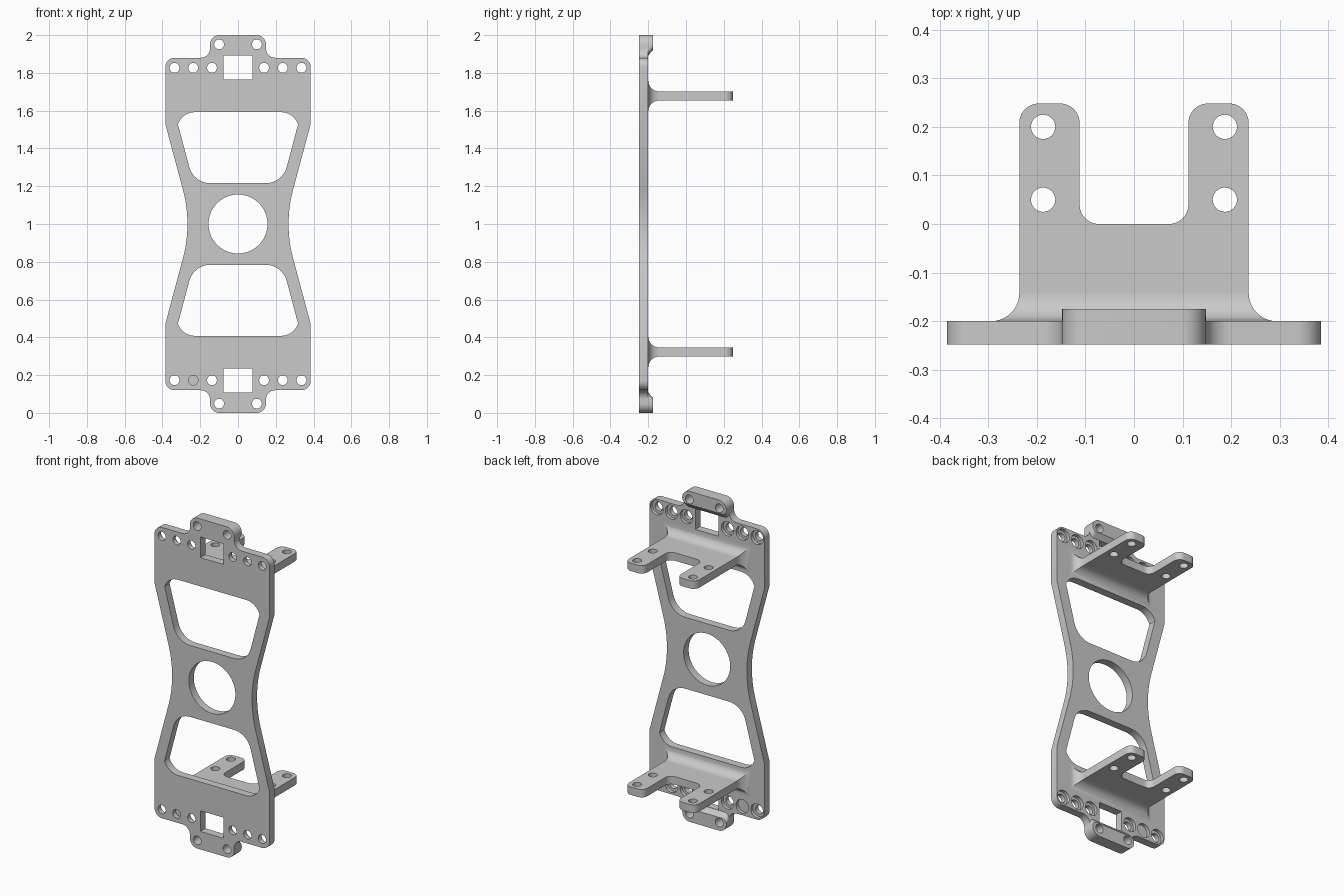
import bpy, bmesh, math
from mathutils import Matrix, Vector

if "Cube" in bpy.data.objects:
    bpy.data.objects.remove(bpy.data.objects["Cube"])

grey = bpy.data.materials.new("satin grey")
grey.diffuse_color = (0.59, 0.59, 0.59, 1)
grey.use_nodes = True
grey.node_tree.nodes["Principled BSDF"].inputs["Base Color"].default_value = grey.diffuse_color

FRONT, BACK = -0.248, -0.2          # plate faces
MID = 1.0                           # height of the mirror plane


def rounded(corners, steps=10):
    """Outline from (x, y, radius) corners."""
    out = []
    for i, (x, y, r) in enumerate(corners):
        p = Vector((x, y))
        if r == 0:
            out.append(p)
            continue
        u = (Vector(corners[i - 1][:2]) - p).normalized()
        v = (Vector(corners[(i + 1) % len(corners)][:2]) - p).normalized()
        half = u.angle(v) / 2
        c = p + (u + v).normalized() * r / math.sin(half)
        a, b = p + u * r / math.tan(half) - c, p + v * r / math.tan(half) - c
        a0 = math.atan2(a.y, a.x)
        turn = (math.atan2(b.y, b.x) - a0 + math.pi) % (2 * math.pi) - math.pi
        for k in range(steps + 1):
            t = a0 + turn * k / steps
            out.append(c + Vector((math.cos(t), math.sin(t))) * r)
    return out


def circle(x, y, r, n=32):
    return [Vector((x + r * math.cos(2 * math.pi * k / n), y + r * math.sin(2 * math.pi * k / n)))
            for k in range(n)]


def mirror_x(half):
    return half + [(-x, y, r) for x, y, r in reversed(half)]


def flip(corners, s):
    return [(x, y * s, r) for x, y, r in corners]


def finish(ob):
    ob.data.materials.clear()
    ob.data.materials.append(grey)
    bpy.ops.object.select_all(action='DESELECT')
    ob.select_set(True)
    bpy.context.view_layer.objects.active = ob
    bpy.ops.object.shade_smooth_by_angle(angle=math.radians(30))


def extrude(name, loops, depth, matrix):
    """Filled outline with holes, thickened evenly about its plane."""
    cu = bpy.data.curves.new(name, 'CURVE')
    cu.dimensions, cu.fill_mode, cu.extrude = '2D', 'BOTH', depth / 2
    for loop in loops:
        sp = cu.splines.new('POLY')
        sp.points.add(len(loop) - 1)
        for pt, p in zip(sp.points, loop):
            pt.co = (p.x, p.y, 0, 1)
        sp.use_cyclic_u = True
    ob = bpy.data.objects.new(name, cu)
    bpy.context.collection.objects.link(ob)
    bpy.ops.object.select_all(action='DESELECT')
    ob.select_set(True)
    bpy.context.view_layer.objects.active = ob
    bpy.ops.object.convert(target='MESH')
    ob = bpy.context.view_layer.objects.active
    bm = bmesh.new()
    bm.from_mesh(ob.data)
    bmesh.ops.transform(bm, matrix=matrix, verts=bm.verts)
    bmesh.ops.remove_doubles(bm, verts=bm.verts, dist=1e-5)
    bmesh.ops.recalc_face_normals(bm, faces=bm.faces)
    bm.to_mesh(ob.data)
    bm.free()
    return ob


def upright(y0, y1):
    """Outline (x, height from middle) to a standing slab between y0 and y1."""
    return Matrix.Translation((0, (y0 + y1) / 2, MID)) @ Matrix.Rotation(math.pi / 2, 4, 'X')


# Main plate: waisted outline, windows, square slots and bolt holes
edge = [(0.148, 1, 0.05), (0.148, 0.88, 0.05), (0.385, 0.88, 0.05), (0.385, 0.53, 0)]
right = edge + [(0.243, 0, 0.7)] + flip(edge[::-1], -1)
window = mirror_x([(0.295, 0.592, 0.095), (0.318, 0.528, 0), (0.235, 0.216, 0.115)])
slot = mirror_x([(0.078, 0.891, 0), (0.078, 0.766, 0)])
bolt_x = [s * x for s in (-1, 1) for x in (0.138, 0.237, 0.336)]
loops = [rounded(mirror_x(right), 14), circle(0, 0, 0.156, 64)]
for s in (1, -1):
    loops += [rounded(flip(window, s)), rounded(flip(slot, s))]
    loops += [circle(x, s * 0.827, 0.026) for x in bolt_x]
    loops += [circle(x, s * 0.951, 0.026) for x in (-0.1, 0.1)]
plate = extrude("main_plate", loops, BACK - FRONT, upright(FRONT, BACK))

# Counterbores around the bolt holes on the back face
bm = bmesh.new()
for s in (1, -1):
    for x in bolt_x:
        bmesh.ops.create_cone(bm, cap_ends=True, segments=32, radius1=0.042, radius2=0.042, depth=0.04,
                              matrix=Matrix.Translation((x, BACK, MID + s * 0.827)) @ Matrix.Rotation(math.pi / 2, 4, 'X'))
me = bpy.data.meshes.new("counterbore_cutter")
bm.to_mesh(me)
bm.free()
cutter = bpy.data.objects.new("counterbore_cutter", me)
cutter.hide_render = True
bpy.context.collection.objects.link(cutter)
mod = plate.modifiers.new("counterbores", 'BOOLEAN')
mod.operation, mod.solver, mod.object = 'DIFFERENCE', 'EXACT', cutter
bpy.context.view_layer.objects.active = plate
bpy.ops.object.modifier_apply(modifier=mod.name)
bpy.data.objects.remove(cutter)
finish(plate)

shelf_half = [(0.112, 0, 0.04), (0.112, 0.248, 0.04), (0.236, 0.248, 0.04), (0.236, BACK, 0)]
for s, end in ((1, "upper"), (-1, "lower")):
    # Thick pad behind each end tab, its inner edge sloping into the plate
    pad = mirror_x([(0.148, 1, 0.05), (0.148, 0.92, 0.03)])
    loops = [rounded(flip(pad, s))] + [circle(x, s * 0.951, 0.026) for x in (-0.1, 0.1)]
    ob = extrude(end + "_tab_pad", loops, 0.025, upright(BACK, BACK + 0.025))
    for v in ob.data.vertices:
        on_hole = math.hypot(abs(v.co.x) - 0.1, abs(v.co.z - MID) - 0.951) < 0.028
        if v.co.y < BACK + 0.01 and abs(v.co.z - MID) < 0.955 and not on_hole:
            v.co.z -= s * 0.028
    finish(ob)

    # Forked shelf with four holes
    z = MID + s * 0.6775
    loops = [rounded(mirror_x(shelf_half))]
    loops += [circle(x, y, 0.025) for x in (-0.187, 0.187) for y in (0.05, 0.2)]
    finish(extrude(end + "_shelf", loops, 0.048, Matrix.Translation((0, 0, z))))

    # Concave fillet where the shelf meets the plate
    r, n = 0.058, 10
    bm = bmesh.new()
    rings = []
    for k in range(n + 1):
        a = math.pi / 2 * k / n
        y, d = BACK + r * (1 - math.cos(a)), r * (1 - math.sin(a))
        w, h = 0.236 + d, 0.024 + d
        rings.append([bm.verts.new((i * w, y, z + j * h)) for i, j in ((-1, -1), (1, -1), (1, 1), (-1, 1))])
    for p, q in zip(rings, rings[1:]):
        for i in range(4):
            bm.faces.new((p[i], p[(i + 1) % 4], q[(i + 1) % 4], q[i]))
    bm.faces.new(rings[0])
    bm.faces.new(rings[-1])
    bmesh.ops.recalc_face_normals(bm, faces=bm.faces)
    me = bpy.data.meshes.new(end + "_shelf_fillet")
    bm.to_mesh(me)
    bm.free()
    ob = bpy.data.objects.new(end + "_shelf_fillet", me)
    bpy.context.collection.objects.link(ob)
    finish(ob)
